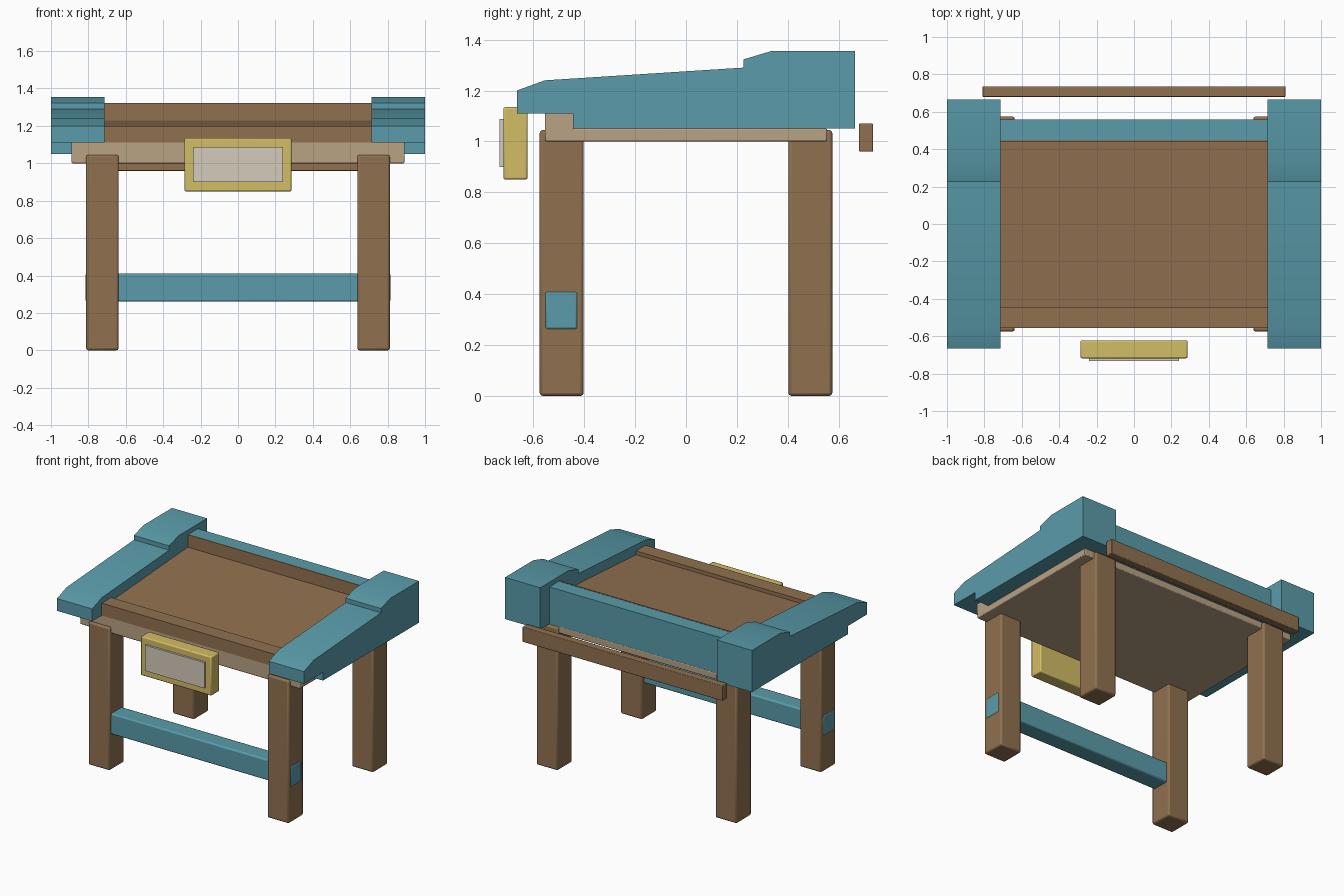
import bpy, bmesh
from math import radians

if "Cube" in bpy.data.objects:
    bpy.data.objects.remove(bpy.data.objects["Cube"])


def material(name, rgb):
    m = bpy.data.materials.new(name)
    m.diffuse_color = (*rgb, 1)
    m.use_nodes = True
    m.node_tree.nodes["Principled BSDF"].inputs["Base Color"].default_value = m.diffuse_color
    return m


TEAL = material("teal paint", (0.10, 0.33, 0.40))
BROWN = material("brown wood", (0.28, 0.165, 0.08))
BEIGE = material("pale wood", (0.48, 0.36, 0.23))
YELLOW = material("yellow paint", (0.65, 0.51, 0.13))
PANE = material("pale pane", (0.66, 0.60, 0.50))


def extrude_x(name, x0, x1, profile, mat, bevel=0):
    """Solid made by sweeping a (y, z) profile from x0 to x1."""
    bm = bmesh.new()
    face = bm.faces.new([bm.verts.new((x0, y, z)) for y, z in profile])
    out = bmesh.ops.extrude_face_region(bm, geom=[face])
    verts = [v for v in out["geom"] if isinstance(v, bmesh.types.BMVert)]
    bmesh.ops.translate(bm, verts=verts, vec=(x1 - x0, 0, 0))
    bmesh.ops.recalc_face_normals(bm, faces=bm.faces)
    me = bpy.data.meshes.new(name)
    bm.to_mesh(me)
    bm.free()
    ob = bpy.data.objects.new(name, me)
    bpy.context.collection.objects.link(ob)
    me.materials.append(mat)
    bpy.ops.object.select_all(action='DESELECT')
    ob.select_set(True)
    bpy.context.view_layer.objects.active = ob
    bpy.ops.object.shade_smooth_by_angle(angle=radians(30))
    if bevel:
        mod = ob.modifiers.new("Bevel", 'BEVEL')
        mod.width = bevel
        mod.segments = 2
    return ob


def box(name, x, y, z, mat, bevel=0):
    profile = [(y[0], z[0]), (y[1], z[0]), (y[1], z[1]), (y[0], z[1])]
    return extrude_x(name, x[0], x[1], profile, mat, bevel)


# Side cabinets with stepped, sloping tops
SIDE = [(-0.665, 1.11), (-0.665, 1.20), (-0.555, 1.24), (0.225, 1.29),
        (0.225, 1.322), (0.335, 1.355), (0.665, 1.355), (0.665, 1.05),
        (-0.445, 1.05), (-0.445, 1.11)]

for side, sx in (("left", -1), ("right", 1)):
    xs = sorted((sx * 0.715, sx * 1.0))
    extrude_x(side + "_side_panel", xs[0], xs[1], SIDE, TEAL)
    # Legs
    lx = sorted((sx * 0.638, sx * 0.812))
    box("front_leg_" + side, lx, (-0.575, -0.402), (0, 1.045), BROWN, 0.012)
    box("back_leg_" + side, lx, (0.402, 0.575), (0, 1.045), BROWN, 0.012)

# Base board and front sill
box("base_board", (-0.89, 0.89), (-0.555, 0.555), (1.0, 1.05), BEIGE, 0.006)
box("front_sill", (-0.89, 0.89), (-0.555, -0.445), (1.04, 1.11), BEIGE)

# Sloping table field between the rails
extrude_x("table_field", -0.715, 0.715,
          [(-0.445, 1.05), (0.44, 1.05), (0.44, 1.23), (-0.445, 1.173)], BROWN)
box("front_rail", (-0.715, 0.715), (-0.555, -0.445), (1.11, 1.20), BROWN)
box("back_rail_lining", (-0.715, 0.715), (0.44, 0.45), (1.05, 1.322), BROWN)
box("back_rail", (-0.715, 0.715), (0.45, 0.558), (1.05, 1.32), TEAL)

# Plank behind the table
box("back_plank", (-0.81, 0.81), (0.68, 0.735), (0.96, 1.07), BROWN, 0.004)

# Stretcher running through the front legs
box("front_stretcher", (-0.815, 0.815), (-0.555, -0.425), (0.26, 0.412), TEAL, 0.01)

# Display box on the front
box("display_box", (-0.286, 0.286), (-0.718, -0.622), (0.85, 1.135), YELLOW, 0.008)
box("display_pane", (-0.24, 0.24), (-0.733, -0.71), (0.90, 1.088), PANE)
